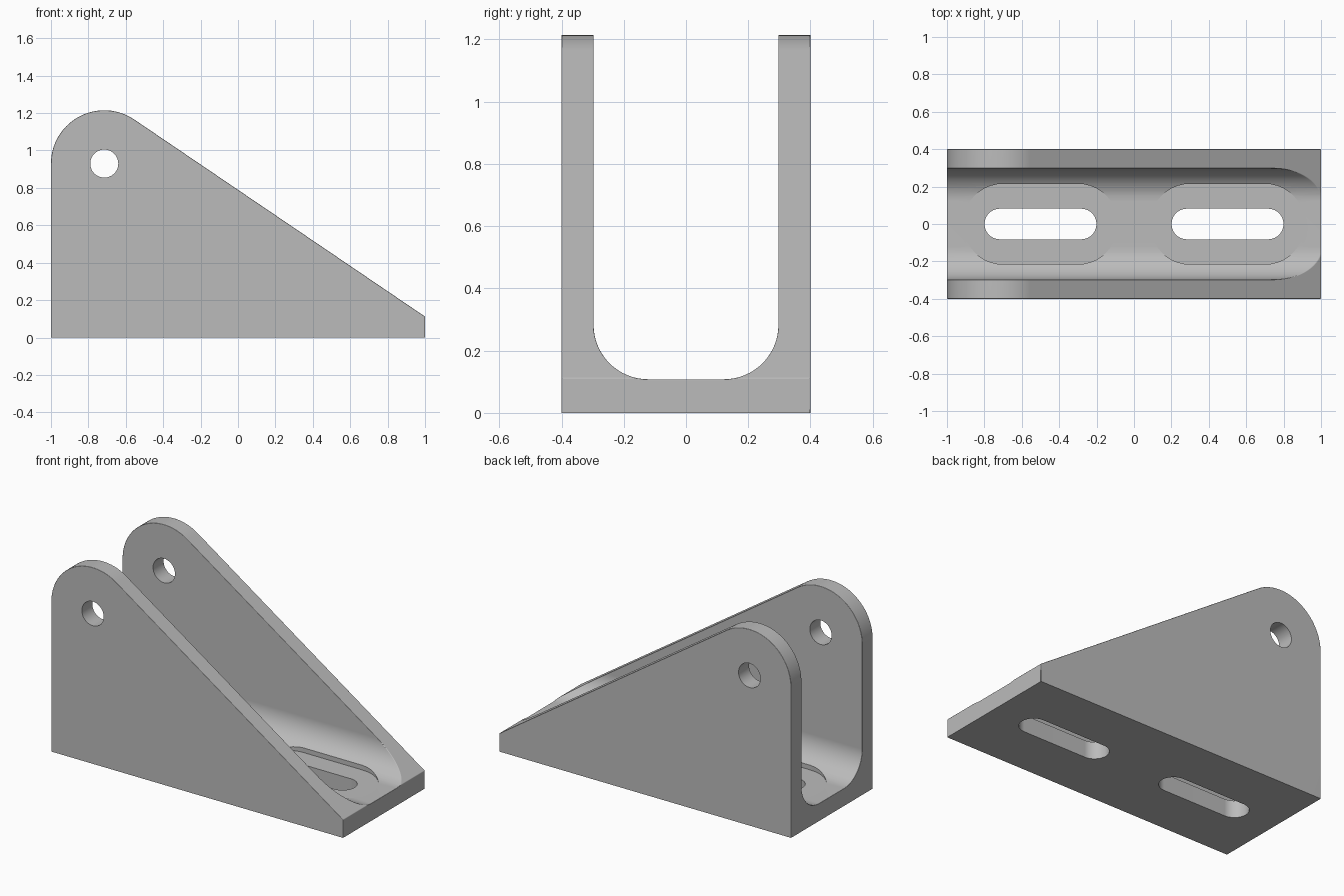
import bpy, bmesh, math
from mathutils import Vector

cube = bpy.data.objects.get("Cube")
if cube:
    bpy.data.objects.remove(cube, do_unlink=True)

grey = bpy.data.materials.new("plain grey")
grey.use_nodes = True
colour = (0.5, 0.5, 0.5, 1)
grey.diffuse_color = colour
grey.node_tree.nodes["Principled BSDF"].inputs["Base Color"].default_value = colour


def arc(cx, cy, r, start, end, steps):
    return [(cx + r * math.cos(math.radians(start + (end - start) * i / steps)),
             cy + r * math.sin(math.radians(start + (end - start) * i / steps)))
            for i in range(steps + 1)]


def prism(name, outline, axis, low, high):
    """Extrude a 2D outline along an axis; the outline fills the other two axes in order."""
    bm = bmesh.new()

    def place(p, depth):
        co = list(p)
        co.insert("xyz".index(axis), depth)
        return Vector(co)

    face = bm.faces.new([bm.verts.new(place(p, low)) for p in outline])
    grown = bmesh.ops.extrude_face_region(bm, geom=[face])["geom"]
    shift = place((0, 0), high - low)
    bmesh.ops.translate(bm, verts=[v for v in grown if isinstance(v, bmesh.types.BMVert)], vec=shift)
    bmesh.ops.recalc_face_normals(bm, faces=bm.faces)
    mesh = bpy.data.meshes.new(name)
    bm.to_mesh(mesh)
    bm.free()
    obj = bpy.data.objects.new(name, mesh)
    bpy.context.collection.objects.link(obj)
    return obj


def slot(cx, r, reach):
    return arc(cx + reach, 0, r, -90, 90, 20) + arc(cx - reach, 0, r, 90, 270, 20)


cutters = []


def cut(target, cutter):
    mod = target.modifiers.new(cutter.name, "BOOLEAN")
    mod.operation = "DIFFERENCE"
    mod.solver = "EXACT"
    mod.object = cutter
    cutters.append(cutter)


# Side outline: rounded ear at the back, straight slope to the low end
pin_x, pin_z, ear = -0.715, 0.93, 0.285
side = [(-1, -0.2), (1, -0.2), (1, 0.112)] + arc(pin_x, pin_z, ear, 55.6, 180, 28)
bracket = prism("bracket", side, "y", -0.4, 0.4)

# U-shaped channel between the two walls
wall, floor, fillet = 0.297, 0.108, 0.175
flat = wall - fillet
channel = ([(wall, 1.5), (-wall, 1.5)]
           + arc(-flat, floor + fillet, fillet, 180, 270, 16)
           + arc(flat, floor + fillet, fillet, 270, 360, 16))
cut(bracket, prism("channel_cutter", channel, "x", -1.3, 1.3))

# Rounded edges, then a sharp flat underside
bevel = bracket.modifiers.new("rounded_edges", "BEVEL")
bevel.width = 0.032
bevel.segments = 5
bevel.limit_method = "ANGLE"
bevel.angle_limit = math.radians(30)
square = [(-2, -1), (2, -1), (2, 1), (-2, 1)]
cut(bracket, prism("underside_cutter", square, "z", -0.5, 0))

# Pin hole through both ears
cut(bracket, prism("pin_hole_cutter", arc(pin_x, pin_z, 0.075, 0, 350, 35), "y", -0.6, 0.6))

# Mounting slots with wide recesses that bite into the fillets
for label, x in (("left", 0.5), ("right", -0.5)):
    cut(bracket, prism(label + "_slot_cutter", slot(x, 0.082, 0.217), "z", -0.3, 0.3))
    cut(bracket, prism(label + "_recess_cutter", slot(x, 0.215, 0.2), "z", 0.106, 0.5))

# Bake the cuts and clear the helpers
bpy.context.view_layer.update()
graph = bpy.context.evaluated_depsgraph_get()
baked = bpy.data.meshes.new_from_object(bracket.evaluated_get(graph))
bracket.modifiers.clear()
bracket.data = baked
baked.name = "bracket"
for cutter in cutters:
    bpy.data.objects.remove(cutter, do_unlink=True)
baked.materials.clear()
baked.materials.append(grey)

# Smooth rounds with crisp flat faces
bpy.ops.object.select_all(action="DESELECT")
bracket.select_set(True)
bpy.context.view_layer.objects.active = bracket
bpy.ops.object.shade_smooth_by_angle(angle=math.radians(25))
weighted = bracket.modifiers.new("flat_face_normals", "WEIGHTED_NORMAL")
weighted.keep_sharp = True
